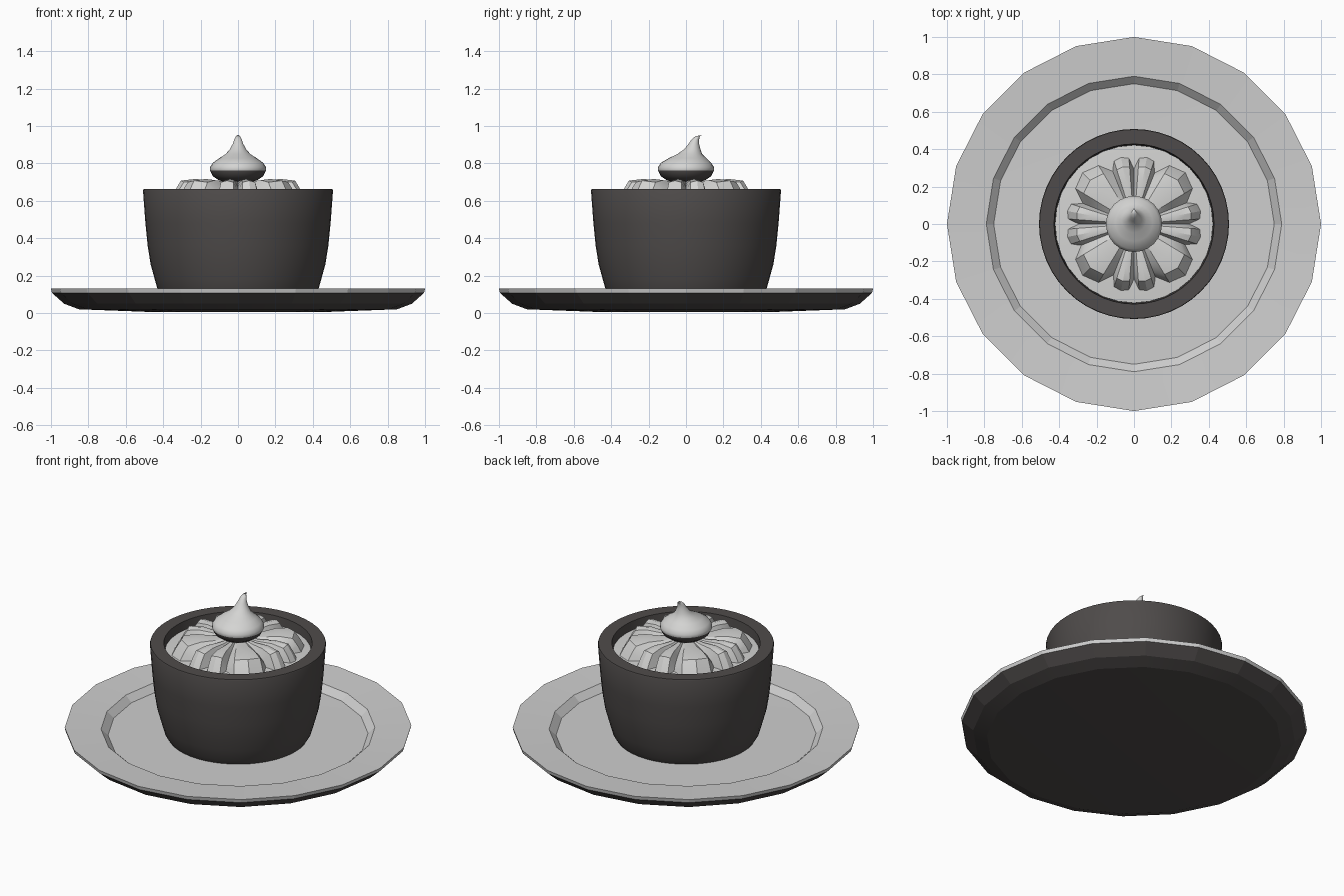
import bpy, bmesh, math

if "Cube" in bpy.data.objects:
    bpy.data.objects.remove(bpy.data.objects["Cube"])


def material(name, rgb):
    m = bpy.data.materials.new(name)
    m.diffuse_color = (*rgb, 1)
    m.use_nodes = True
    m.node_tree.nodes["Principled BSDF"].inputs["Base Color"].default_value = m.diffuse_color
    return m


LIGHT = material("porcelain grey", (0.62, 0.62, 0.62))
DARK = material("dark glaze", (0.078, 0.071, 0.069))
CREAM = material("cream", (0.66, 0.66, 0.65))


def finish(bm, name, mats, angle):
    bmesh.ops.remove_doubles(bm, verts=bm.verts, dist=1e-5)
    bmesh.ops.recalc_face_normals(bm, faces=bm.faces)
    me = bpy.data.meshes.new(name)
    bm.to_mesh(me)
    bm.free()
    for m in mats:
        me.materials.append(m)
    ob = bpy.data.objects.new(name, me)
    bpy.context.collection.objects.link(ob)
    bpy.ops.object.select_all(action='DESELECT')
    ob.select_set(True)
    bpy.context.view_layer.objects.active = ob
    bpy.ops.object.shade_smooth_by_angle(angle=math.radians(angle))
    return ob


def bridge(bm, rings, slots):
    """Join successive closed rings of points; slots gives a material per band."""
    rows = [[bm.verts.new(p) for p in ring] for ring in rings]
    for k, (a, b) in enumerate(zip(rows, rows[1:])):
        n = len(a)
        for i in range(n):
            j = (i + 1) % n
            bm.faces.new((a[i], a[j], b[j], b[i])).material_index = slots[k]


def lathe(name, profile, sides, mats, slots=None, angle=30):
    """profile: (radius, z) or (radius, z, y offset) points."""
    bm = bmesh.new()
    rings = []
    for p in profile:
        r, z = p[:2]
        oy = p[2] if len(p) > 2 else 0
        rings.append([(r * math.cos(2 * math.pi * i / sides),
                       oy + r * math.sin(2 * math.pi * i / sides), z) for i in range(sides)])
    bridge(bm, rings, slots or [0] * (len(profile) - 1))
    # collapse the pole rings to clean triangle fans
    bmesh.ops.dissolve_degenerate(bm, dist=1e-6, edges=bm.edges)
    return finish(bm, name, mats, angle)


# Plate: dark underside, pale rim and recessed well
lathe("plate",
      [(0, 0.005), (0.45, 0.005), (0.85, 0.02), (0.93, 0.05), (0.995, 0.108),
       (1.0, 0.13), (0.79, 0.118), (0.75, 0.08), (0, 0.075)],
      20, [LIGHT, DARK], [1, 1, 1, 1, 0, 0, 0, 0], angle=12)

# Cup with a thick rim
lathe("cup",
      [(0, 0.07), (0.40, 0.07), (0.425, 0.11), (0.445, 0.18), (0.467, 0.26), (0.483, 0.36),
       (0.495, 0.48), (0.508, 0.655), (0.505, 0.662), (0.428, 0.662), (0.42, 0.58), (0, 0.58)],
      48, [DARK])

# Cream surface filling the cup
lathe("cream_filling", [(0, 0.585), (0.422, 0.585), (0.422, 0.61), (0.3, 0.62), (0, 0.62)], 32, [CREAM])

# Piped cream flower: pairs of narrow petals on the axes, wide ones on the diagonals
columns = []                                   # (angle, crest 0..1, outer radius)
for q in range(4):
    for start, end, reach in ((0, 22, 0.37), (22, 68, 0.395), (68, 90, 0.37)):
        for t, crest in ((0, 0.0), (0.2, 0.85), (0.5, 1.0), (0.8, 0.85)):
            ang = math.radians(90 * q + start + (end - start) * t)
            columns.append((ang, crest, reach - (0.012 if reach > 0.38 and t != 0.5 else 0)))


def petal_ring(high, low):
    """Blend groove (radius fraction, z) to crest (radius fraction, z)."""
    ring = []
    for ang, c, reach in columns:
        r = reach * (low[0] + (high[0] - low[0]) * c)
        z = low[1] + (high[1] - low[1]) * c
        ring.append((r * math.cos(ang), r * math.sin(ang), z))
    return ring


bm = bmesh.new()
bridge(bm, [petal_ring((0, 0.71), (0, 0.71)), petal_ring((0.35, 0.705), (0.35, 0.69)),
            petal_ring((0.62, 0.717), (0.58, 0.672)), petal_ring((0.84, 0.708), (0.72, 0.65)),
            petal_ring((0.92, 0.66), (0.78, 0.63)), petal_ring((1.0, 0.60), (0.82, 0.60))], [0] * 5)
bmesh.ops.dissolve_degenerate(bm, dist=1e-6, edges=bm.edges)
finish(bm, "cream_flower", [CREAM], 25)

# Dollop with a curled tip and a dark underside
lathe("dollop",
      [(0, 0.695), (0.10, 0.708), (0.135, 0.732), (0.15, 0.762), (0.15, 0.78), (0.135, 0.803),
       (0.10, 0.828, 0.008), (0.066, 0.85, 0.02), (0.043, 0.876, 0.034), (0.028, 0.905, 0.042),
       (0.02, 0.928, 0.05), (0.012, 0.945, 0.062), (0, 0.952, 0.085)],
      24, [CREAM, DARK], [1] * 3 + [0] * 9, angle=50)
